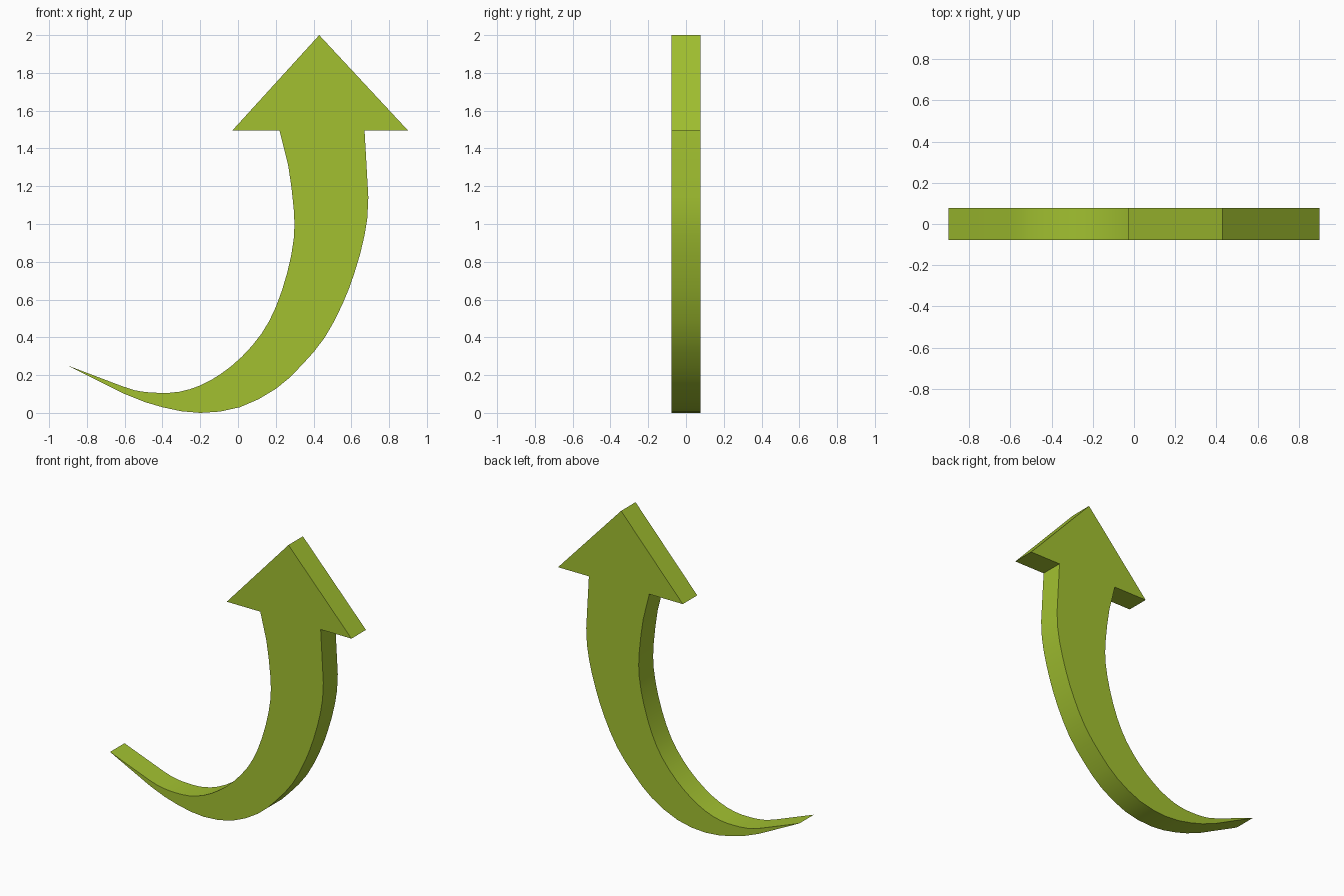
import bpy, bmesh, math
from mathutils import Vector

if "Cube" in bpy.data.objects:
    bpy.data.objects.remove(bpy.data.objects["Cube"])

HALF_DEPTH = 0.077
TIP = (-0.9, 0.25)

# Inner and outer edges of the curved shaft (x, z), from tail tip to arrow head
INNER = [TIP, (-0.61, 0.14), (-0.51, 0.113), (-0.41, 0.106), (-0.31, 0.112), (-0.2, 0.145),
         (-0.09, 0.207), (0.02, 0.297), (0.125, 0.42), (0.2, 0.56), (0.26, 0.74),
         (0.295, 0.92), (0.295, 1.08), (0.265, 1.315), (0.22, 1.495)]
OUTER = [TIP, (-0.6, 0.10), (-0.4, 0.03), (-0.2, 0.0), (0.01, 0.03), (0.2, 0.127),
         (0.335, 0.25), (0.46, 0.4), (0.555, 0.58), (0.617, 0.743), (0.67, 0.94),
         (0.69, 1.14), (0.67, 1.495)]
HEAD = [(0.90, 1.495), (0.43, 2.0), (-0.03, 1.495)]


def refine(points):
    """Add one Catmull-Rom midpoint to each inner span of a polyline."""
    out = [points[0]]
    for i in range(len(points) - 1):
        if 1 <= i < len(points) - 2:
            a, b, c, d = (Vector(p) for p in points[i - 1:i + 3])
            out.append(tuple((9 * (b + c) - a - d) / 16))
        out.append(points[i + 1])
    return out


# Whole outline: outer edge up, round the head, inner edge back to the tip
outline = refine(OUTER) + HEAD + refine(INNER)[:0:-1]

bm = bmesh.new()
face = bm.faces.new([bm.verts.new((x, -HALF_DEPTH, z)) for x, z in outline])
extruded = bmesh.ops.extrude_face_region(bm, geom=[face], use_keep_orig=True)["geom"]
bmesh.ops.translate(bm, vec=(0, 2 * HALF_DEPTH, 0),
                    verts=[g for g in extruded if isinstance(g, bmesh.types.BMVert)])
bmesh.ops.triangulate(bm, faces=[f for f in bm.faces if len(f.verts) > 4])
bmesh.ops.recalc_face_normals(bm, faces=bm.faces)
mesh = bpy.data.meshes.new("curved_arrow")
bm.to_mesh(mesh)
bm.free()

arrow = bpy.data.objects.new("curved_arrow", mesh)
bpy.context.collection.objects.link(arrow)

# Lime green
green = bpy.data.materials.new("lime_green")
green.diffuse_color = (0.36, 0.53, 0.03, 1)
green.use_nodes = True
green.node_tree.nodes["Principled BSDF"].inputs["Base Color"].default_value = green.diffuse_color
mesh.materials.append(green)

# Smooth round the curve, crisp at the flat faces and head
bpy.context.view_layer.objects.active = arrow
arrow.select_set(True)
bpy.ops.object.shade_smooth_by_angle(angle=math.radians(30))
